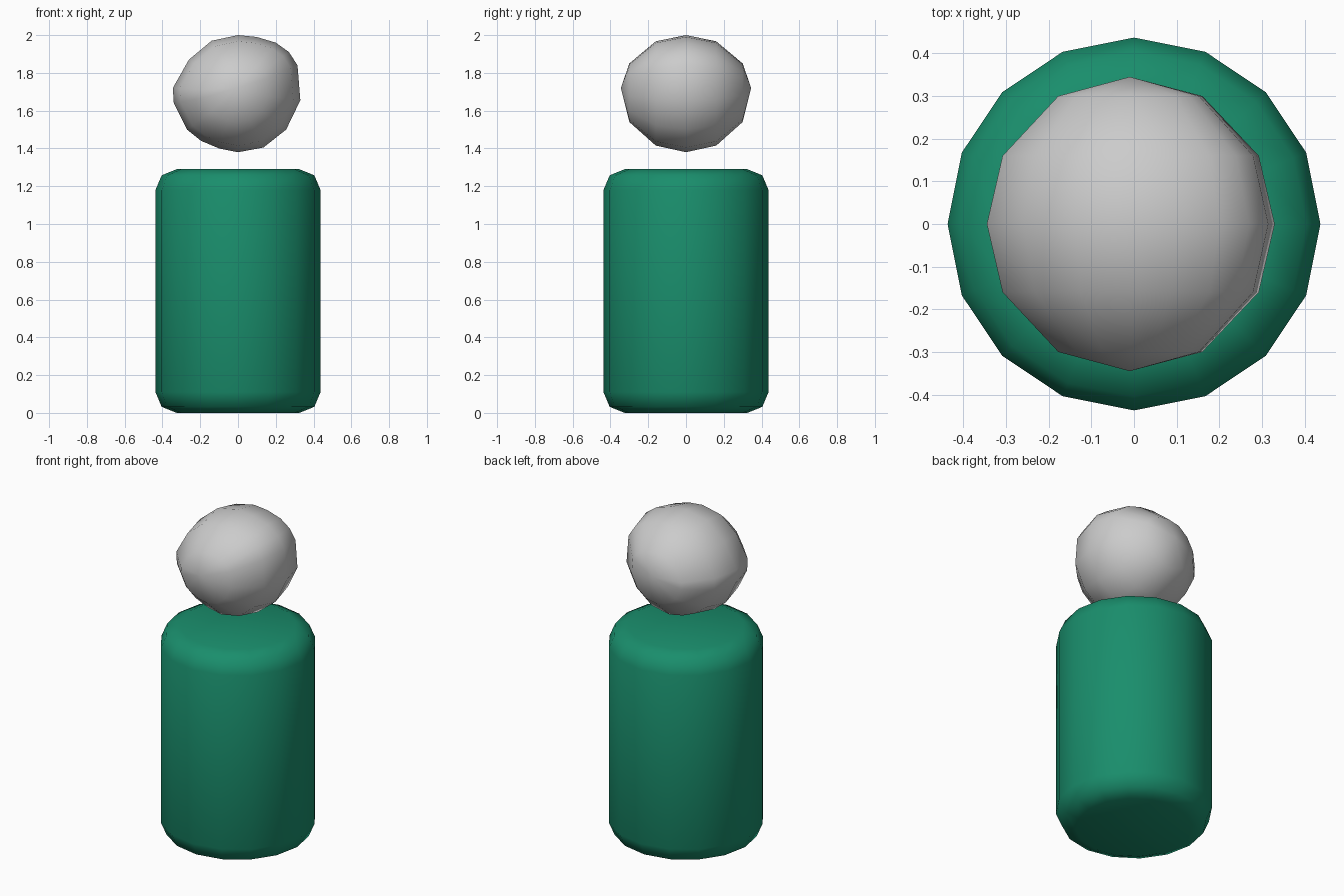
import bpy, bmesh

if "Cube" in bpy.data.objects:
    bpy.data.objects.remove(bpy.data.objects["Cube"])


def material(name, rgb):
    mat = bpy.data.materials.new(name)
    mat.diffuse_color = (*rgb, 1)
    mat.use_nodes = True
    mat.node_tree.nodes["Principled BSDF"].inputs["Base Color"].default_value = mat.diffuse_color
    return mat


# Body: 16-sided cylinder with rounded rims
R, H = 0.437, 1.29
bpy.ops.mesh.primitive_cylinder_add(vertices=16, radius=R, depth=H, location=(0, 0, H / 2))
body = bpy.context.object
body.name = "body"
bevel = body.modifiers.new("rounded_rims", 'BEVEL')
bevel.width = 0.11
bevel.segments = 2
bevel.limit_method = 'ANGLE'
bevel.angle_limit = 0.7
bpy.ops.object.shade_smooth()
body.data.materials.append(material("green", (0.01, 0.27, 0.15)))

# Head: slightly lopsided ball, its front outline (x, z) shrunk towards a pole on each side
outline = [(0, 2.0), (-.14, 1.97), (-.26, 1.87), (-.345, 1.72), (-.34, 1.64), (-.27, 1.5),
           (-.195, 1.44), (-.1, 1.4), (0, 1.38), (.135, 1.405), (.255, 1.5), (.33, 1.655),
           (.315, 1.84), (.27, 1.91), (.2, 1.96), (.1, 1.99)]
slices = [(-.3, .5), (-.16, .89), (0, 1), (.16, .89), (.3, .5)]   # y, scale
cx, cz = -0.01, 1.7
bm = bmesh.new()
rings = [[bm.verts.new((cx + (x - cx) * s, y, cz + (z - cz) * s)) for x, z in outline]
         for y, s in slices]
poles = [bm.verts.new((cx, y, cz + 0.02)) for y in (-.345, .345)]
n = len(outline)
for i in range(n):
    j = (i + 1) % n
    for a, b in zip(rings, rings[1:]):
        bm.faces.new((a[i], a[j], b[j], b[i]))
    bm.faces.new((poles[0], rings[0][j], rings[0][i]))
    bm.faces.new((poles[1], rings[-1][i], rings[-1][j]))
bmesh.ops.recalc_face_normals(bm, faces=bm.faces)
for f in bm.faces:
    f.smooth = True
mesh = bpy.data.meshes.new("head")
bm.to_mesh(mesh)
bm.free()
bpy.context.collection.objects.link(bpy.data.objects.new("head", mesh))
